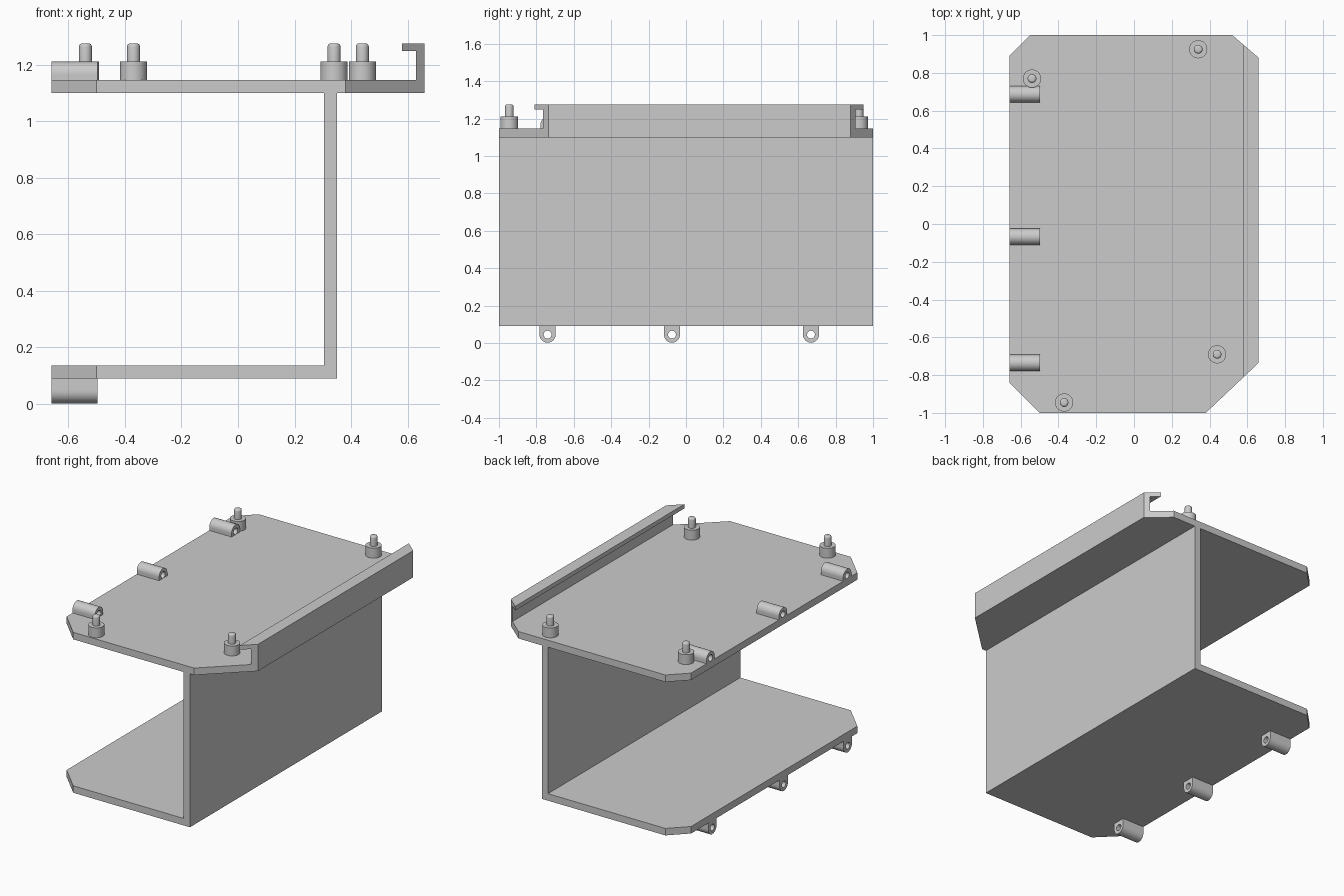
import bpy
import bmesh
from math import cos, sin, pi, radians

default = bpy.data.objects.get("Cube")
if default:
    bpy.data.objects.remove(default, do_unlink=True)

# One plain grey for everything
grey = bpy.data.materials.new("light_grey")
grey.use_nodes = True
colour = (0.6, 0.6, 0.6, 1)
grey.diffuse_color = colour
grey.node_tree.nodes["Principled BSDF"].inputs["Base Color"].default_value = colour

# Shared levels and sizes
LEFT, RIGHT = -0.66, 0.66
WALL_IN, WALL_OUT = 0.305, 0.35
LOW_BOTTOM, LOW_TOP = 0.09, 0.136
TOP_BOTTOM, TOP_TOP = 1.1, 1.146
RIM = 1.276


def finish(name, bm):
    bmesh.ops.recalc_face_normals(bm, faces=bm.faces)
    mesh = bpy.data.meshes.new(name)
    bm.to_mesh(mesh)
    bm.free()
    mesh.materials.append(grey)
    obj = bpy.data.objects.new(name, mesh)
    bpy.context.collection.objects.link(obj)
    return obj


def activate(obj):
    bpy.ops.object.select_all(action="DESELECT")
    obj.select_set(True)
    bpy.context.view_layer.objects.active = obj


def smooth(obj):
    activate(obj)
    bpy.ops.object.shade_smooth_by_angle(angle=radians(35))


def prism(name, points, offset):
    """Extrude a closed 3D outline along an offset."""
    bm = bmesh.new()
    face = bm.faces.new([bm.verts.new(p) for p in points])
    ext = bmesh.ops.extrude_face_region(bm, geom=[face], use_keep_orig=True)
    verts = [g for g in ext["geom"] if isinstance(g, bmesh.types.BMVert)]
    bmesh.ops.translate(bm, verts=verts, vec=offset)
    return finish(name, bm)


# Bracket: one bent section with a hooked rim, run front to back
section = [
    (LEFT, LOW_BOTTOM), (WALL_OUT, LOW_BOTTOM), (WALL_OUT, TOP_BOTTOM),
    (RIGHT, TOP_BOTTOM), (RIGHT, RIM), (0.58, RIM), (0.58, 1.248),
    (0.63, 1.248), (0.63, TOP_TOP), (LEFT, TOP_TOP), (LEFT, TOP_BOTTOM),
    (WALL_IN, TOP_BOTTOM), (WALL_IN, LOW_TOP), (LEFT, LOW_TOP),
]
bracket = prism("bracket", [(x, -1, z) for x, z in section], (0, 2, 0))

# Chamfered plan trims the corners of both plates and the rim
plan = [
    (LEFT, -0.84), (-0.5, -1), (0.38, -1), (RIGHT, -0.735),
    (RIGHT, 0.88), (0.52, 1), (-0.55, 1), (LEFT, 0.89),
]
cutter = prism("corner_cutter", [(x, y, -0.5) for x, y in plan], (0, 0, 2.5))
cutter.hide_render = True
trim = bracket.modifiers.new("trim_corners", "BOOLEAN")
trim.operation = "INTERSECT"
trim.solver = "EXACT"
trim.object = cutter
activate(bracket)
bpy.ops.object.modifier_apply(modifier=trim.name)
bpy.data.objects.remove(cutter, do_unlink=True)


def knuckle(name, y, z, foot, up):
    """Hinge tube along x: round on one side, square foot against the plate."""
    n, radius, bore = 32, 0.043, 0.021
    bm = bmesh.new()
    rings = []
    for x, hole in ((LEFT, False), (-0.498, False), (-0.498, True), (LEFT, True)):
        ring = []
        for i in range(n):
            c, s = cos(2 * pi * i / n), sin(2 * pi * i / n)
            if hole:
                dy, dz = c * bore, s * bore
            elif i <= n // 2:
                dy, dz = c * radius, s * radius
            else:
                k = max(abs(c), abs(s))
                dy, dz = c / k * radius, s / k * foot
            ring.append(bm.verts.new((x, y + dy, z + up * dz)))
        rings.append(ring)
    for a, b in zip(rings, rings[1:] + rings[:1]):
        for i in range(n):
            j = (i + 1) % n
            bm.faces.new((a[i], a[j], b[j], b[i]))
    smooth(finish(name, bm))


for place, top_y, low_y in (("front", -0.735, -0.74),
                            ("middle", -0.067, -0.075),
                            ("back", 0.687, 0.668)):
    knuckle(f"top_knuckle_{place}", top_y, 1.168, 1.168 - TOP_TOP, 1)
    knuckle(f"lower_knuckle_{place}", low_y, 0.045, LOW_BOTTOM - 0.045, -1)


def peg(name, x, y):
    """Turned locating peg: wide collar with a round-ended pin."""
    fillet, pin = 0.012, 0.023
    profile = [(0, TOP_TOP), (0.048, TOP_TOP), (0.048, 1.211), (pin, 1.211)]
    for i in range(5):
        a = i * pi / 8
        profile.append((pin - fillet + fillet * cos(a), RIM - fillet + fillet * sin(a)))
    profile.append((0, RIM))
    bm = bmesh.new()
    verts = [bm.verts.new((x + r, y, z)) for r, z in profile]
    edges = [bm.edges.new(pair) for pair in zip(verts, verts[1:])]
    bmesh.ops.spin(bm, geom=verts + edges, cent=(x, y, 0), axis=(0, 0, 1),
                   angle=2 * pi, steps=32)
    bmesh.ops.remove_doubles(bm, verts=bm.verts, dist=0.0001)
    smooth(finish(name, bm))


for place, x, y in (("back_left", 0.34, 0.925), ("back_right", -0.54, 0.77),
                    ("front_left", 0.44, -0.69), ("front_right", -0.37, -0.945)):
    peg(f"peg_{place}", x, y)
